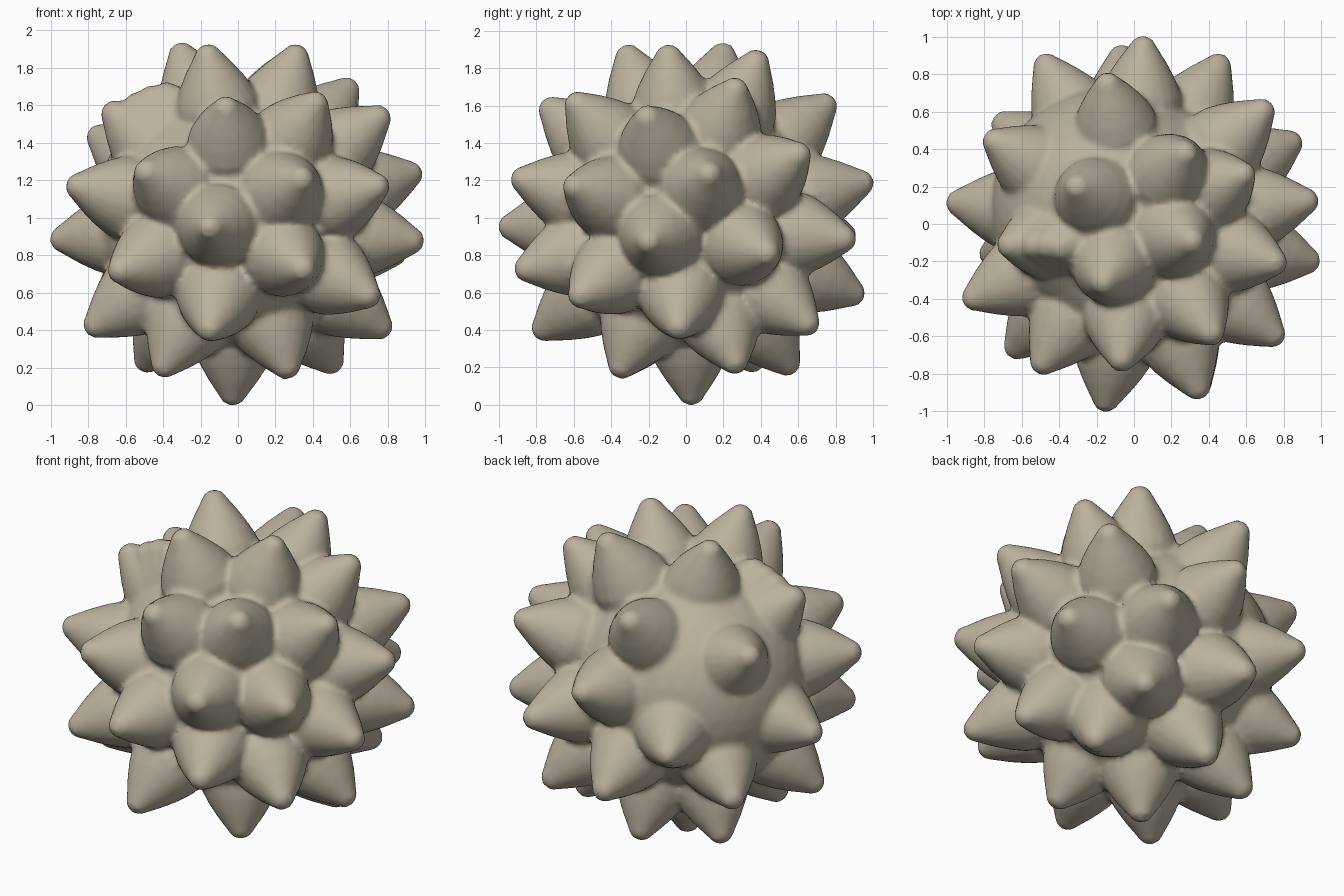
import bpy, bmesh, math
from mathutils import Vector, Matrix

if "Cube" in bpy.data.objects:
    bpy.data.objects.remove(bpy.data.objects["Cube"])

CENTRE = Vector((0, 0, 0.97))

# Spike tips (x, y, z), top to bottom
TIPS = [
    (0.29, 0.40, 1.89), (-0.32, 0.21, 1.93), (-0.17, -0.33, 1.92), (0.33, -0.10, 1.92),
    (0.62, 0.28, 1.73), (-0.15, 0.79, 1.64), (0.44, -0.62, 1.65), (-0.07, -0.77, 1.62),
    (-0.71, -0.12, 1.60), (0.80, -0.22, 1.57), (-0.79, 0.47, 1.46), (0.73, 0.64, 1.36),
    (-0.52, -0.79, 1.26), (0.98, 0.13, 1.25), (0.36, -0.93, 1.22), (0.05, 1.00, 1.20),
    (-0.91, -0.42, 1.18), (0.79, -0.63, 1.18), (-0.50, 0.90, 0.90), (-0.16, -1.00, 0.95),
    (0.48, 0.90, 0.88), (-1.00, 0.12, 0.88), (0.99, -0.21, 0.87), (0.89, 0.46, 0.80),
    (-0.67, -0.70, 0.70), (0.37, -0.91, 0.71), (-0.07, 0.95, 0.57), (-0.74, 0.57, 0.55),
    (0.74, -0.60, 0.56), (0.49, 0.69, 0.40), (-0.16, -0.81, 0.37), (0.81, -0.04, 0.38),
    (-0.81, -0.17, 0.39), (0.53, 0.28, 0.18), (-0.08, 0.58, 0.17), (-0.52, 0.38, 0.19),
    (0.28, -0.37, 0.15), (-0.42, -0.35, 0.16), (-0.03, 0.03, 0.0),
    # short bumps that widen the upper left spike
    (-0.42, -0.13, 1.71), (-0.50, -0.12, 1.69), (-0.58, -0.12, 1.65),
]
# Bullet-shaped spike profile: (fraction of tip distance, radius)
PROFILE = [(0.50, 0.22), (0.62, 0.23), (0.70, 0.219), (0.78, 0.182),
           (0.86, 0.135), (0.94, 0.08), (0.985, 0.05)]
SIDES = 20


def add_spike(bm, tip):
    axis = Vector(tip) - CENTRE
    turn = axis.to_track_quat('Z', 'Y').to_matrix()
    length = axis.length
    rings = []
    for frac, rad in PROFILE:
        ring = []
        for i in range(SIDES):
            a = 2 * math.pi * i / SIDES
            p = Vector((rad * math.cos(a), rad * math.sin(a), frac * length))
            ring.append(bm.verts.new(CENTRE + turn @ p))
        rings.append(ring)
    for lo, hi in zip(rings, rings[1:]):
        for i in range(SIDES):
            j = (i + 1) % SIDES
            bm.faces.new((lo[i], lo[j], hi[j], hi[i]))
    bm.faces.new(rings[0][::-1])
    top = bm.verts.new(CENTRE + turn @ Vector((0, 0, length * 1.007)))
    for i in range(SIDES):
        bm.faces.new((rings[-1][i], rings[-1][(i + 1) % SIDES], top))


# Round core, bulging towards the bare back left, with all spikes
bm = bmesh.new()
for offset, radius in (((0, 0, 0), 0.69), ((-0.11, 0.08, 0.05), 0.655)):
    bmesh.ops.create_icosphere(bm, subdivisions=4, radius=radius,
                               matrix=Matrix.Translation(CENTRE + Vector(offset)))
for tip in TIPS:
    add_spike(bm, tip)
mesh = bpy.data.meshes.new("spiky_ball")
bm.to_mesh(mesh)
bm.free()
ball = bpy.data.objects.new("spiky_ball", mesh)
bpy.context.collection.objects.link(ball)

# One flat colour
tan = bpy.data.materials.new("warm tan")
tan.diffuse_color = (0.50, 0.44, 0.34, 1)
tan.use_nodes = True
tan.node_tree.nodes["Principled BSDF"].inputs["Base Color"].default_value = tan.diffuse_color
mesh.materials.append(tan)

# Fuse into one skin with softened joints
remesh = ball.modifiers.new("fuse", 'REMESH')
remesh.mode = 'VOXEL'
remesh.voxel_size = 0.02
remesh.use_smooth_shade = True
soft = ball.modifiers.new("soften", 'SMOOTH')
soft.factor = 0.5
soft.iterations = 2
